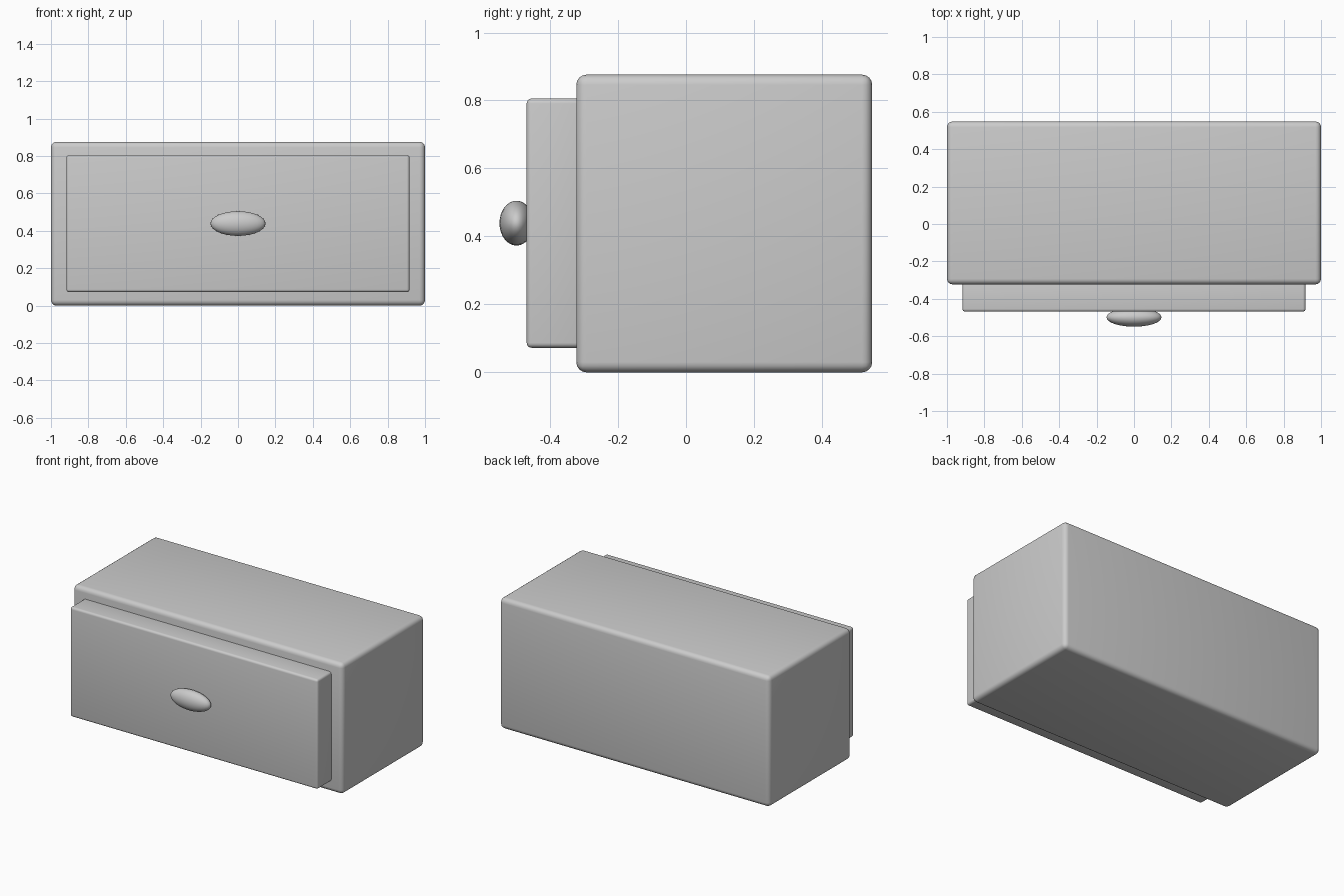
import bpy

if "Cube" in bpy.data.objects:
    bpy.data.objects.remove(bpy.data.objects["Cube"])


def rounded_box(name, lo, hi, radius):
    """Box between two corners with rounded edges."""
    centre = [(a + b) / 2 for a, b in zip(lo, hi)]
    bpy.ops.mesh.primitive_cube_add(size=1, location=centre)
    ob = bpy.context.object
    ob.name = name
    ob.scale = [b - a for a, b in zip(lo, hi)]
    bpy.ops.object.transform_apply(location=False, rotation=False, scale=True)
    bevel = ob.modifiers.new("rounded_edges", 'BEVEL')
    bevel.width = radius
    bevel.segments = 4
    bpy.ops.object.modifier_apply(modifier=bevel.name)
    bpy.ops.object.shade_smooth_by_angle()
    return ob


# Cabinet body
rounded_box("cabinet_body", (-1, -0.323, 0), (1, 0.548, 0.876), 0.03)

# Drawer front, its back edge sunk into the body
rounded_box("drawer_front", (-0.917, -0.469, 0.072), (0.917, -0.30, 0.806), 0.015)

# Flattened oval knob
bpy.ops.mesh.primitive_uv_sphere_add(segments=32, ring_count=16, radius=1,
                                     location=(0, -0.499, 0.439))
knob = bpy.context.object
knob.name = "drawer_knob"
knob.scale = (0.147, 0.05, 0.066)
bpy.ops.object.transform_apply(location=False, rotation=False, scale=True)
bpy.ops.object.shade_smooth()
